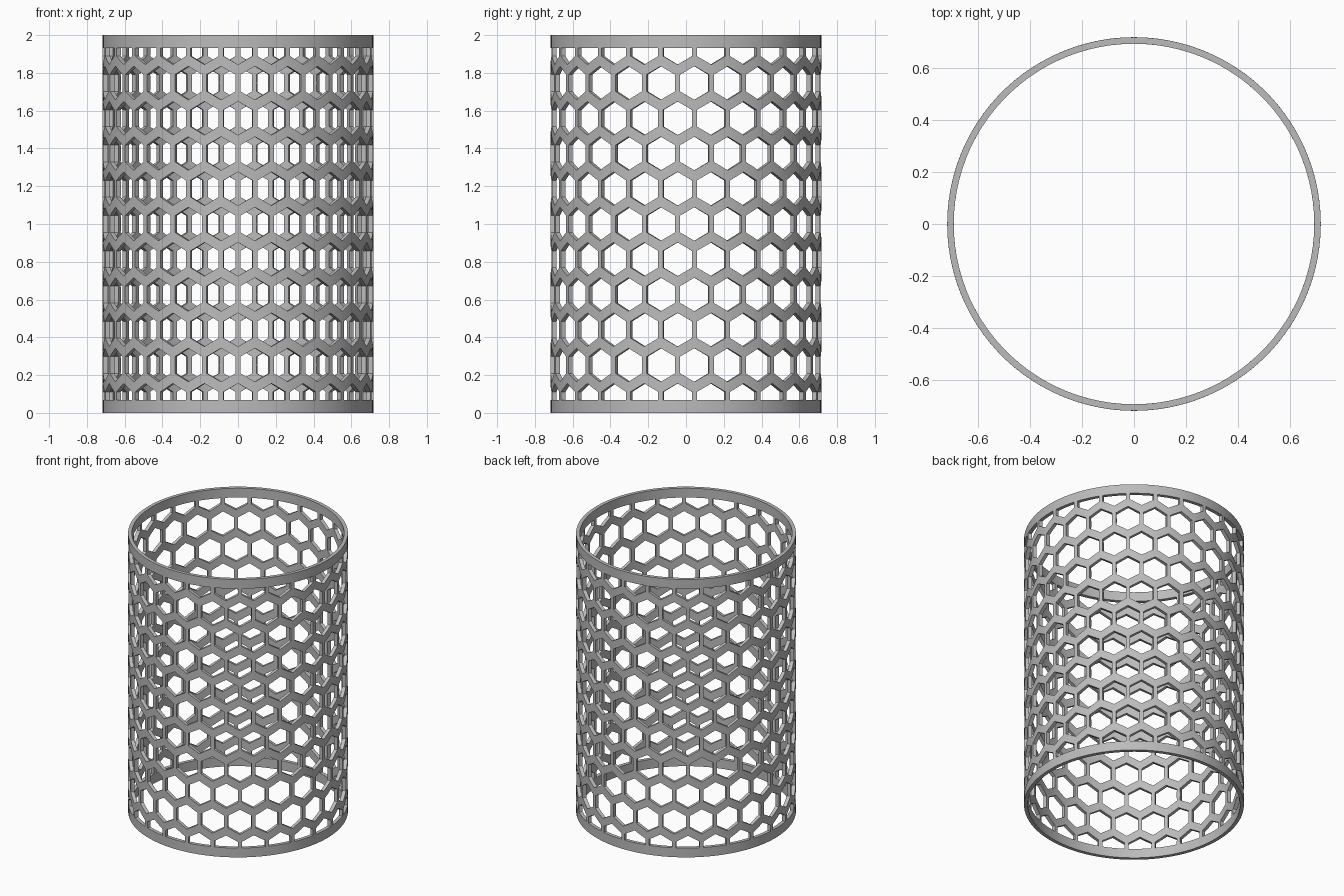
import bpy, bmesh
from math import sin, cos, pi, tau
from mathutils import Vector

default = bpy.data.objects.get("Cube")
if default:
    bpy.data.objects.remove(default)

HEIGHT = 2.0
RADIUS = 0.717        # outer radius
WALL = 0.025
COLUMNS = 25          # hexagons around one row
PITCH = 0.1866        # height between rows
ROWS = 5              # rows above and below the middle one
HOLE = 0.089          # corner radius of a hexagonal hole
RIM = HEIGHT / 2 - ROWS * PITCH

gray = bpy.data.materials.new("plain gray")
gray.use_nodes = True
color = (0.5, 0.5, 0.5, 1)
gray.diffuse_color = color
gray.node_tree.nodes["Principled BSDF"].inputs["Base Color"].default_value = color


def wrap(v):
    """Turn a flat (arc length, 0, height) point into one on the cylinder."""
    a = v.x / RADIUS
    return Vector((RADIUS * cos(a), RADIUS * sin(a), v.z))


def finish(bm, name):
    """Wrap the flat sheet round, close its seam and give it thickness."""
    for v in bm.verts:
        v.co = wrap(v.co)
    bmesh.ops.remove_doubles(bm, verts=bm.verts, dist=1e-4)
    mesh = bpy.data.meshes.new(name)
    bm.to_mesh(mesh)
    bm.free()
    mesh.materials.append(gray)
    obj = bpy.data.objects.new(name, mesh)
    bpy.context.collection.objects.link(obj)
    mod = obj.modifiers.new("wall thickness", 'SOLIDIFY')
    mod.thickness = WALL
    mod.offset = -1
    bpy.ops.object.select_all(action='DESELECT')
    obj.select_set(True)
    bpy.context.view_layer.objects.active = obj
    bpy.ops.object.modifier_apply(modifier=mod.name)
    bpy.ops.object.shade_smooth_by_angle(angle=pi / 6)


def hexagon(bm, s, z, half_width, side, tip):
    """Six corners of an upright hexagon, anticlockwise."""
    corners = [(half_width, side), (0, tip), (-half_width, side),
               (-half_width, -side), (0, -tip), (half_width, -side)]
    return [bm.verts.new((s + x, 0, z + y)) for x, y in corners]


# Hexagonal mesh: each cell is a frame of six faces around a hole
bm = bmesh.new()
step = tau * RADIUS / COLUMNS
for row in range(-ROWS, ROWS + 1):
    shift = -0.25 if row % 2 else 0.25
    z = HEIGHT / 2 + row * PITCH
    for col in range(COLUMNS):
        s = (col + shift) * step
        outer = hexagon(bm, s, z, step / 2, PITCH / 3, PITCH * 2 / 3)
        inner = hexagon(bm, s, z, HOLE * cos(pi / 6), HOLE / 2, HOLE)
        for i in range(6):
            j = (i + 1) % 6
            bm.faces.new((outer[i], outer[j], inner[j], inner[i]))
bmesh.ops.remove_doubles(bm, verts=bm.verts, dist=1e-4)
bmesh.ops.subdivide_edges(bm, edges=bm.edges[:], cuts=1, use_grid_fill=True)

# Trim the first and last rows to half cells at the rims
for z, direction in ((RIM, -1), (HEIGHT - RIM, 1)):
    bmesh.ops.bisect_plane(bm, geom=bm.verts[:] + bm.edges[:] + bm.faces[:],
                           dist=1e-5, plane_co=(0, 0, z),
                           plane_no=(0, 0, direction), clear_outer=True)
finish(bm, "hexagon_lattice")

# Solid rims
for name, low in (("bottom_rim", 0), ("top_rim", HEIGHT - RIM)):
    bm = bmesh.new()
    segments = COLUMNS * 4
    width = tau * RADIUS / segments
    for i in range(segments):
        a, b = i * width, (i + 1) * width
        bm.faces.new([bm.verts.new(p) for p in (
            (a, 0, low), (b, 0, low), (b, 0, low + RIM), (a, 0, low + RIM))])
    finish(bm, name)
